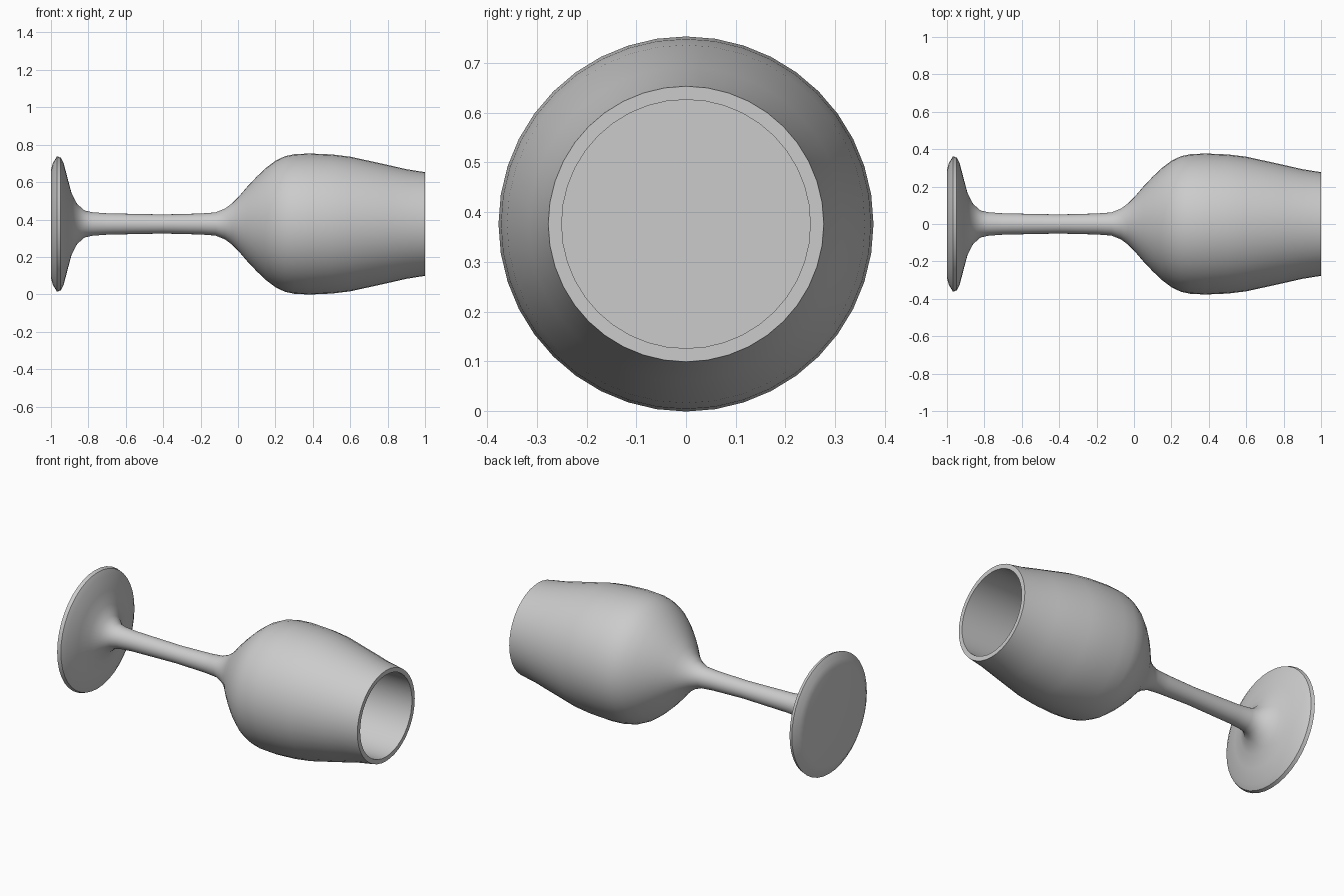
import bpy, bmesh, math
from mathutils import Matrix, Vector

old = bpy.data.objects.get("Cube")
if old:
    bpy.data.objects.remove(old, do_unlink=True)

SEGMENTS = 40
AXIS_HEIGHT = 0.376

glass = bpy.data.materials.new("light grey")
glass.use_nodes = True
colour = (0.6, 0.6, 0.6, 1)
glass.diffuse_color = colour
glass.node_tree.nodes["Principled BSDF"].inputs["Base Color"].default_value = colour

# Outline from foot to rim as (position along x, radius)
foot = [(-1, 0), (-1, 0.29), (-0.99, 0.325), (-0.968, 0.362), (-0.948, 0.355),
        (-0.932, 0.325), (-0.91, 0.24), (-0.89, 0.165), (-0.86, 0.107), (-0.82, 0.072)]
stem = [(-0.78, 0.063), (-0.7, 0.057), (-0.4, 0.051), (-0.2, 0.056), (-0.12, 0.062)]
bowl = [(-0.07, 0.082), (-0.03, 0.112), (0, 0.142), (0.05, 0.2), (0.1, 0.253),
        (0.15, 0.3), (0.2, 0.338), (0.25, 0.362), (0.3, 0.373), (0.38, 0.377),
        (0.5, 0.372), (0.6, 0.36), (0.8, 0.316), (0.9, 0.293), (1, 0.277)]
# Rim and straight hollow, closed by a flat floor
hollow = [(1, 0.25), (0.15, 0.25), (0.15, 0)]


def revolve(name, outline):
    """Spin an outline around the lengthwise axis into one closed surface."""
    bm = bmesh.new()
    verts = [bm.verts.new((x, 0, r)) for x, r in outline]
    edges = [bm.edges.new(pair) for pair in zip(verts, verts[1:])]
    bmesh.ops.spin(bm, geom=verts + edges, cent=(0, 0, 0), axis=(1, 0, 0),
                   angle=math.tau, steps=SEGMENTS, use_merge=True)
    bmesh.ops.remove_doubles(bm, verts=bm.verts, dist=0.0005)
    bmesh.ops.recalc_face_normals(bm, faces=bm.faces)
    bmesh.ops.translate(bm, verts=bm.verts, vec=(0, 0, AXIS_HEIGHT))
    mesh = bpy.data.meshes.new(name)
    bm.to_mesh(mesh)
    bm.free()
    obj = bpy.data.objects.new(name, mesh)
    bpy.context.collection.objects.link(obj)
    mesh.materials.append(glass)
    return obj


goblet = revolve("goblet", foot + stem + bowl + hollow)
bpy.context.view_layer.objects.active = goblet
goblet.select_set(True)
bpy.ops.object.shade_smooth_by_angle(angle=math.radians(35))
